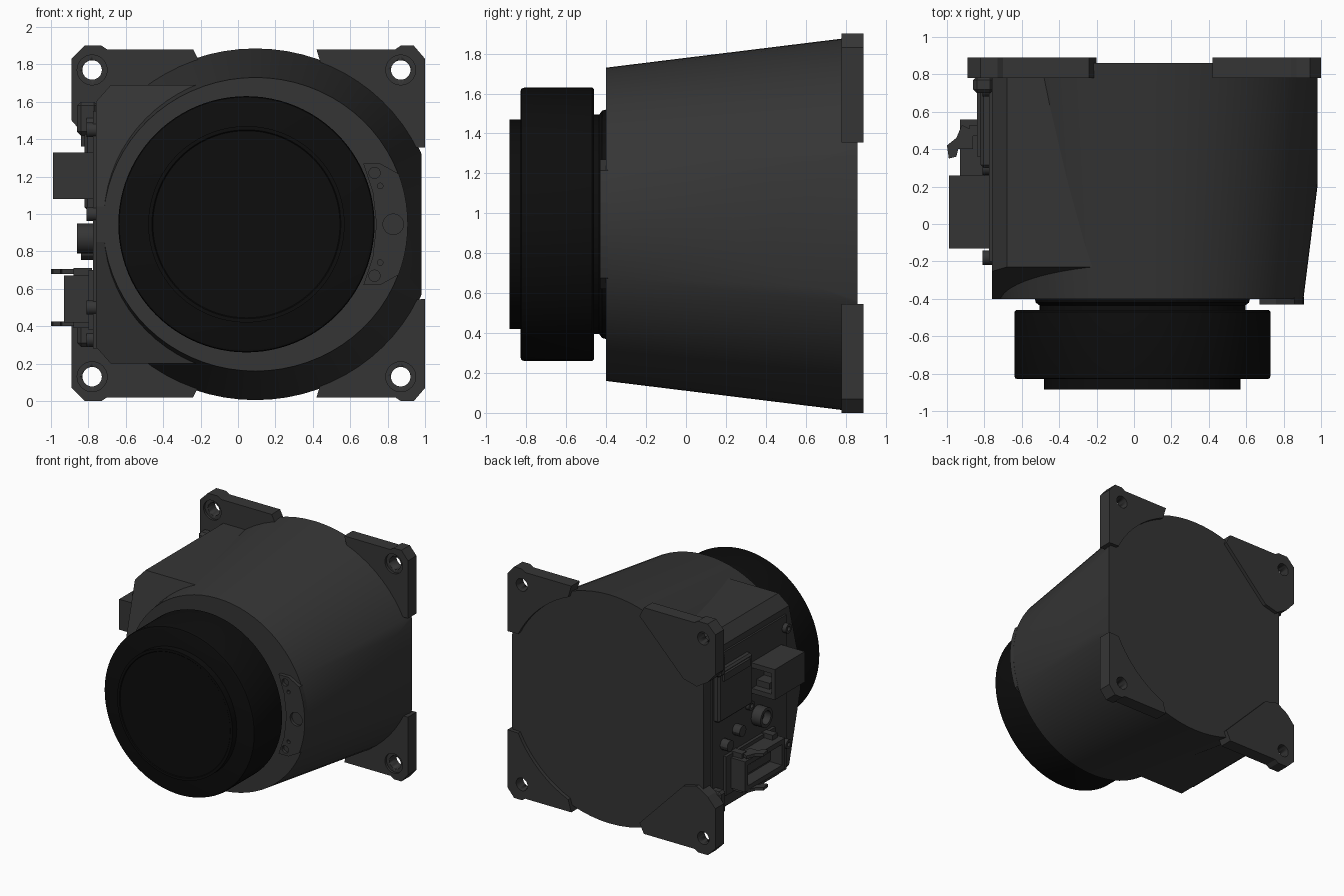
import bpy, bmesh, math
from mathutils import Vector, Matrix

if "Cube" in bpy.data.objects:
    bpy.data.objects.remove(bpy.data.objects["Cube"])


def material(name, rgb):
    m = bpy.data.materials.new(name)
    m.use_nodes = True
    m.diffuse_color = (*rgb, 1)
    m.node_tree.nodes["Principled BSDF"].inputs["Base Color"].default_value = (*rgb, 1)
    return m


GREY = material("dark grey housing", (0.036, 0.036, 0.036))
BLACK = material("lens black", (0.004, 0.004, 0.004))
CZ = 0.945            # height of the optical axis
WALL = -0.76          # flat connector wall


def finish(name, bm, mat, smooth=False):
    bmesh.ops.recalc_face_normals(bm, faces=bm.faces)
    me = bpy.data.meshes.new(name)
    bm.to_mesh(me)
    bm.free()
    me.materials.append(mat)
    ob = bpy.data.objects.new(name, me)
    bpy.context.collection.objects.link(ob)
    if smooth:
        select(ob)
        bpy.ops.object.shade_smooth_by_angle(angle=math.radians(30))
    return ob


def select(ob):
    bpy.ops.object.select_all(action='DESELECT')
    ob.select_set(True)
    bpy.context.view_layer.objects.active = ob


def loft(name, rings, mat, smooth=False, build_only=False):
    """Skin matching closed rings of points and cap both ends."""
    bm = bmesh.new()
    loops = [[bm.verts.new(p) for p in r] for r in rings]
    n = len(loops[0])
    for a, b in zip(loops, loops[1:]):
        for i in range(n):
            bm.faces.new((a[i], a[(i + 1) % n], b[(i + 1) % n], b[i]))
    bm.faces.new(loops[0])
    bm.faces.new(loops[-1][::-1])
    return bm if build_only else finish(name, bm, mat, smooth)


def ring_y(cx, y, rx, rz, n=72, cz=CZ):
    return [(cx + rx * math.cos(t), y, cz + rz * math.sin(t))
            for t in (2 * math.pi * i / n for i in range(n))]


def lathe(name, cx, profile, mat, n=72, cz=CZ):
    return loft(name, [ring_y(cx, y, r, r, n, cz) for y, r in profile], mat, True)


def plate_y(name, pts, y0, y1, mat=GREY):
    return loft(name, [[(x, y, z) for x, z in pts] for y in (y0, y1)], mat)


def box(name, x, y, z, mat=GREY, bevel=0):
    pts = [(x[0], z[0]), (x[1], z[0]), (x[1], z[1]), (x[0], z[1])]
    ob = plate_y(name, pts, *y, mat)
    if bevel:
        m = ob.modifiers.new("bevel", 'BEVEL')
        m.width, m.segments = bevel, 1
    return ob


def stud(name, x0, x1, y, z, r, hole=0, n=24):
    """Cylinder along x on the connector wall, with an optional blind hole facing out."""
    prof = [(x1, r), (x0, r)]
    if hole:
        prof += [(x0, hole), (x0 + 0.06, hole)]
    rings = [[(x, y + rr * math.cos(2 * math.pi * i / n), z + rr * math.sin(2 * math.pi * i / n))
              for i in range(n)] for x, rr in prof]
    return loft(name, rings, GREY, True)


def cut(ob, cutters):
    for c in cutters:
        m = ob.modifiers.new("cut", 'BOOLEAN')
        m.operation, m.object, m.solver = 'DIFFERENCE', c, 'EXACT'
        select(ob)
        bpy.ops.object.modifier_apply(modifier=m.name)
        bpy.data.objects.remove(c)


# Tapered housing, trimmed flat on both sides
bm = loft("", [ring_y(0.093, -0.40, 0.813, 0.785), ring_y(0.093, 0.86, 0.97, 0.94)],
          GREY, build_only=True)
for x, d in ((0.98, 1), (WALL, -1)):
    res = bmesh.ops.bisect_plane(bm, geom=bm.verts[:] + bm.edges[:] + bm.faces[:],
                                 plane_co=(x, 0, 0), plane_no=(d, 0, 0), clear_outer=True)
    bmesh.ops.holes_fill(bm, edges=[e for e in bm.edges if e.is_boundary])
finish("housing", bm, GREY, True)

# Connector side block with chamfered corners and a front that slopes back at top and bottom
bm = loft("", [[(x, y, z) for x, z in
                ((-0.2, 1.69), (-0.68, 1.69), (WALL, 1.6), (WALL, 0.29), (-0.68, 0.2), (-0.2, 0.2))]
               for y in (-0.4, 0.84)], GREY, build_only=True)
for zs, s in ((1.69, 1), (0.2, -1)):
    bmesh.ops.bisect_plane(bm, geom=bm.verts[:] + bm.edges[:] + bm.faces[:],
                           plane_co=(0, -0.23, zs), plane_no=(0, -0.65, s * 0.17), clear_outer=True)
    bmesh.ops.holes_fill(bm, edges=[e for e in bm.edges if e.is_boundary])
finish("side_block", bm, GREY)

# Corner mounting plates with counterbored holes
left_arc = [(0.093 + 0.91 * math.cos(math.radians(a)), CZ + 0.91 * math.sin(math.radians(a)))
            for a in range(27, 71, 4)]
left_outline = left_arc + [(0.42, 1.88), (0.84, 1.88), (0.87, 1.9), (0.94, 1.9), (1.0, 1.83), (1.0, 1.355)]
right_outline = [(-0.2, 1.8), (-0.24, 1.88), (-0.7, 1.88), (-0.73, 1.9), (-0.82, 1.9), (-0.89, 1.83),
                 (-0.89, 1.5), (-0.82, 1.42), (-0.72, 1.36), (-0.6, 1.39)]
for side, outline, hx in (("left", left_outline, 0.87), ("right", right_outline, -0.78)):
    for level, flip in (("upper", False), ("lower", True)):
        mir = (lambda z: 1.9 - z) if flip else (lambda z: z)
        ob = plate_y(f"{side}_{level}_mount", [(x, mir(z)) for x, z in outline], 0.78, 0.89)
        hz = mir(1.77)
        cut(ob, [lathe("hole", hx, [(0.7, 0.052), (1.0, 0.052)], GREY, 32, hz),
                 lathe("bore", hx, [(0.7, 0.08), (0.80, 0.08)], GREY, 32, hz)])

# Lens: neck, barrel with rounded rims, front lip
LX = 0.045
lathe("lens_neck", LX, [(-0.38, 0.58), (-0.42, 0.57), (-0.435, 0.55), (-0.48, 0.55)], BLACK)
lathe("lens_barrel", LX, [(-0.46, 0.66), (-0.46, 0.675), (-0.47, 0.685), (-0.81, 0.685),
                          (-0.825, 0.68), (-0.83, 0.665)], BLACK, 96)
lathe("lens_lip", LX, [(-0.82, 0.525), (-0.885, 0.525), (-0.885, 0.505), (-0.88, 0.50)], BLACK, 96)

# Crescent screw plate on the front rim
outer = [(0.093 + 0.815 * math.cos(math.radians(a)), CZ + 0.79 * math.sin(math.radians(a)))
         for a in range(-20, 21, 4)]
crescent = [(0.67, 0.62), (0.76, 0.62)] + outer + [(0.76, 1.27), (0.67, 1.27)]
inner = [(0.72, 1.12), (0.74, CZ), (0.72, 0.77)]
ob = plate_y("rim_plate", crescent + inner, -0.43, -0.39)
cut(ob, [lathe("hole", x, [(-0.5, r), (-0.405, r)], GREY, 24, z) for x, z, r in
         ((0.83, CZ, 0.055), (0.73, 1.22, 0.03), (0.73, 0.67, 0.03),
          (0.76, 1.15, 0.015), (0.76, 0.74, 0.015))])

# Shallow tab on the sloping front
box("front_tab", (-0.52, -0.42), (-0.38, -0.30), (0.42, 0.5), bevel=0.02)

# Power socket housing: block hollowed on its rear half
ob = box("power_socket", (-0.99, -0.75), (-0.13, 0.26), (1.08, 1.33))
cut(ob, [box("cavity", (-0.96, -0.78), (0.10, 0.4), (1.12, 1.29))])
box("socket_key", (-0.90, -0.78), (0.08, 0.2), (1.12, 1.17))

# Round connector
stud("round_connector", -0.86, -0.75, 0.18, 0.87, 0.08, 0.055)

# Rectangular connector: flange, open shell, inner pin block
box("data_flange", (-0.80, -0.75), (-0.02, 0.62), (0.38, 0.70))
ob = box("data_shell", (-0.93, -0.76), (0.04, 0.56), (0.42, 0.67), bevel=0)
cut(ob, [box("cavity", (-1.0, -0.82), (0.08, 0.52), (0.46, 0.63))])
box("data_pins", (-0.87, -0.8), (0.14, 0.46), (0.51, 0.58))

# Latch levers above and below the data connector
lever = [(-0.86, 0.40), (-0.86, 0.50), (-0.92, 0.53), (-0.95, 0.46), (-1.0, 0.42),
         (-0.99, 0.35), (-0.95, 0.36), (-0.94, 0.40)]
for z in (0.40, 0.68):
    loft("latch_lever", [[(x, y, h) for x, y in lever] for h in (z, z + 0.025)], GREY)
    for y in (0.1, 0.5):
        box("latch_post", (-0.88, -0.78), (y - 0.03, y + 0.03), (z - 0.01, z + 0.03))

# Interface cover plate with raised trim and wall strips
box("interface_cover", (-0.82, -0.75), (0.30, 0.74), (1.02, 1.44), bevel=0.015)
box("cover_rib", (-0.84, -0.8), (0.36, 0.7), (1.36, 1.42))
box("upper_bracket", (-0.86, -0.75), (0.70, 0.79), (1.42, 1.6), bevel=0.02)
box("lower_bracket", (-0.86, -0.75), (0.70, 0.79), (0.29, 0.48), bevel=0.02)
box("wall_panel", (-0.775, -0.75), (-0.2, 0.76), (0.28, 1.55))

# Screws and small buttons
for y, z in ((-0.18, 1.45), (-0.18, 0.5), (0.72, 1.48), (0.72, 0.33), (0.3, 1.0), (-0.18, 1.0)):
    stud("wall_screw", -0.81, -0.75, y, z, 0.038, 0.018)
for y, z in ((0.62, 0.80), (0.46, 0.86)):
    stud("button", -0.84, -0.75, y, z, 0.045, 0, 12)
